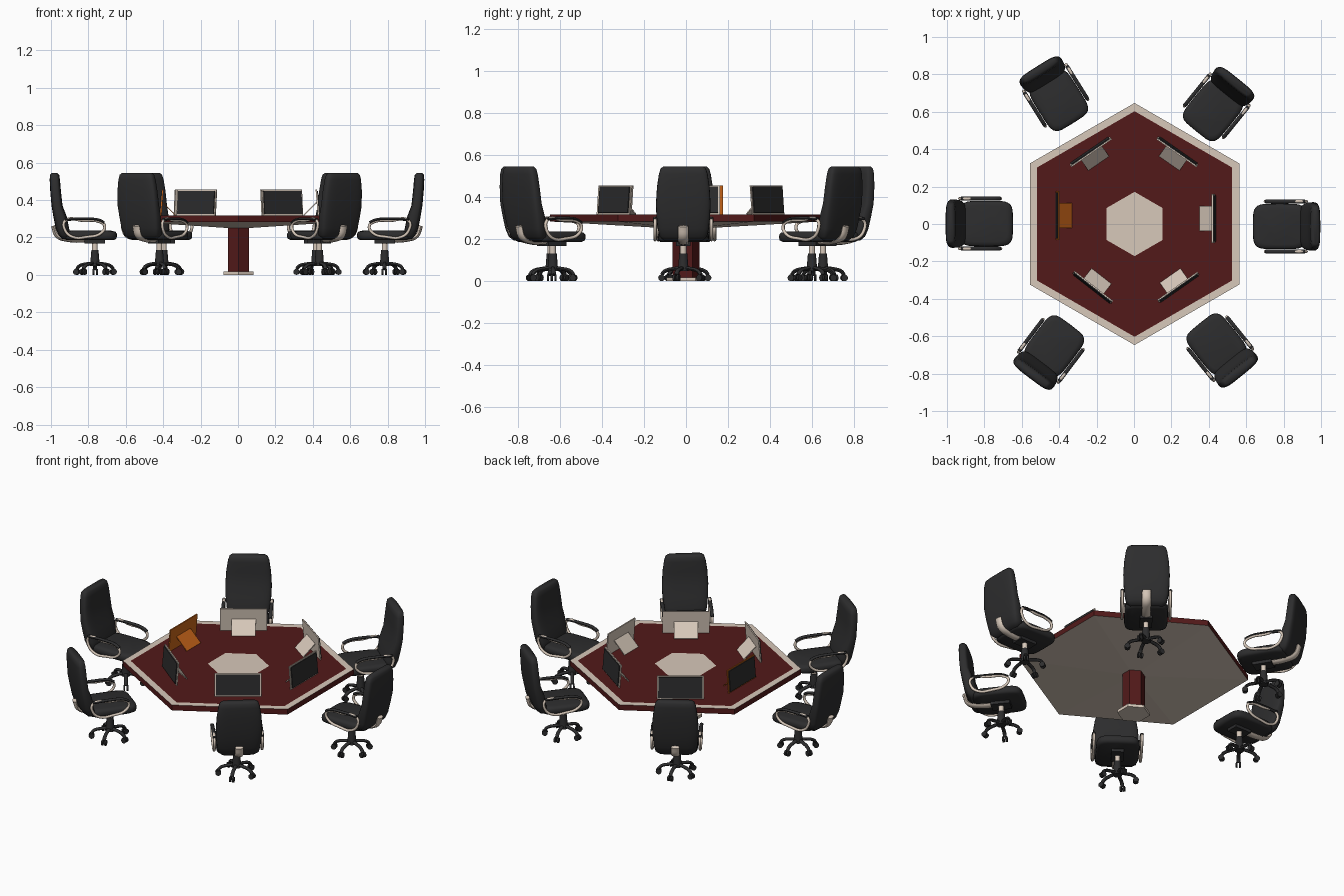
import bpy, bmesh, math
from mathutils import Matrix, Vector

if "Cube" in bpy.data.objects:
    bpy.data.objects.remove(bpy.data.objects["Cube"])


def material(name, rgb):
    m = bpy.data.materials.new(name)
    m.diffuse_color = (*rgb, 1)
    m.use_nodes = True
    m.node_tree.nodes["Principled BSDF"].inputs["Base Color"].default_value = m.diffuse_color
    return m


BLACK = material("black_leather", (0.026, 0.026, 0.027))
RED = material("dark_red_wood", (0.085, 0.01, 0.01))
BEIGE = material("beige", (0.68, 0.58, 0.49))
ORANGE = material("orange", (0.58, 0.13, 0.01))


def finish(bm, name, mats, smooth=None):
    bmesh.ops.recalc_face_normals(bm, faces=bm.faces)
    me = bpy.data.meshes.new(name)
    bm.to_mesh(me)
    bm.free()
    for m in mats:
        me.materials.append(m)
    if smooth:
        me.shade_smooth()
        me.set_sharp_from_angle(angle=math.radians(smooth))
    return me


def place(me, name, matrix=Matrix()):
    ob = bpy.data.objects.new(name, me)
    ob.matrix_world = matrix
    bpy.context.collection.objects.link(ob)
    return ob


def loft(name, sections, mats, smooth=None, band_mats=None):
    """Skin a list of point rings, capping both ends."""
    bm = bmesh.new()
    rings = [[bm.verts.new(p) for p in s] for s in sections]
    n = len(rings[0])
    for k, (a, b) in enumerate(zip(rings, rings[1:])):
        for i in range(n):
            f = bm.faces.new((a[i], a[(i + 1) % n], b[(i + 1) % n], b[i]))
            f.material_index = band_mats[k] if band_mats else 0
    bm.faces.new(rings[0][::-1]).material_index = band_mats[0] if band_mats else 0
    bm.faces.new(rings[-1]).material_index = band_mats[-1] if band_mats else 0
    return finish(bm, name, mats, smooth)


def hexagon(r, z):
    return [(r * math.sin(i * math.pi / 3), r * math.cos(i * math.pi / 3), z) for i in range(6)]


def cushion_ring(x0, x1, half_w, z, power=0.5, n=28):
    pts = []
    for i in range(n):
        c, s = math.cos(2 * math.pi * i / n), math.sin(2 * math.pi * i / n)
        pts.append(((x0 + x1) / 2 + (x1 - x0) / 2 * math.copysign(abs(c) ** power, c),
                    half_w * math.copysign(abs(s) ** power, s), z))
    return pts


def add_box(bm, size, matrix):
    bmesh.ops.create_cube(bm, size=1, matrix=matrix @ Matrix.Diagonal((*size, 1)))


def add_cylinder(bm, r1, r2, depth, matrix, n=16):
    bmesh.ops.create_cone(bm, cap_ends=True, segments=n, radius1=r1, radius2=r2,
                          depth=depth, matrix=matrix)


def tube(name, pts, radius, mat, cyclic=False, widen=1):
    """Round bar through points in the xz plane."""
    cu = bpy.data.curves.new(name, 'CURVE')
    cu.dimensions = '3D'
    cu.bevel_depth, cu.bevel_resolution, cu.resolution_u = radius, 2, 5
    cu.use_fill_caps = True
    sp = cu.splines.new('BEZIER')
    sp.bezier_points.add(len(pts) - 1)
    sp.use_cyclic_u = cyclic
    for bp, (x, z) in zip(sp.bezier_points, pts):
        bp.co = (x, 0, z)
        bp.handle_left_type = bp.handle_right_type = 'AUTO'
    ob = place(cu, name)
    dg = bpy.context.evaluated_depsgraph_get()
    me = bpy.data.meshes.new_from_object(ob.evaluated_get(dg))
    bpy.data.objects.remove(ob)
    me.transform(Matrix.Diagonal((1, widen, 1, 1)))
    me.materials.clear()
    me.materials.append(mat)
    me.shade_smooth()
    me.set_sharp_from_angle(angle=math.radians(50))
    return me


T = Matrix.Translation

# Table: underside cone, edge, border, field, centre inlay
center = T((0.003, 0, 0))
place(loft("table_top", [hexagon(r, z) for r, z in
      ((0.06, 0.25), (0.647, 0.284), (0.647, 0.317), (0.603, 0.317), (0.172, 0.317), (0.01, 0.317))],
      [RED, BEIGE], band_mats=[1, 0, 1, 0, 1]), "table_top", center)
place(loft("table_column", [hexagon(0.064, 0.01), hexagon(0.064, 0.255)], [RED]), "table_column", center)
place(loft("table_foot", [hexagon(0.092, 0), hexagon(0.092, 0.018)], [BEIGE]), "table_foot", center)

# Chair meshes: local +x is forward, origin under the middle of the footprint
back = loft("backrest", [cushion_ring(*r) for r in (
    (-0.115, -0.085, 0.09, 0.193), (-0.135, -0.07, 0.113, 0.212), (-0.150, -0.078, 0.122, 0.25),
    (-0.162, -0.090, 0.128, 0.31), (-0.172, -0.113, 0.130, 0.37), (-0.179, -0.122, 0.125, 0.45),
    (-0.182, -0.127, 0.116, 0.51), (-0.180, -0.131, 0.108, 0.535), (-0.170, -0.142, 0.095, 0.546))],
    [BLACK], 60)
seat = loft("seat", [cushion_ring(0.035 - s * 0.143, 0.035 + s * 0.143, s * 0.122, z, 0.4) for s, z in (
    (0.88, 0.186), (0.98, 0.194), (1, 0.208), (0.99, 0.222), (0.94, 0.231), (0.8, 0.236))], [BLACK], 60)
arm_frame = tube("arm_frame", [(-0.10, 0.288), (0.0, 0.290), (0.085, 0.284), (0.112, 0.262),
                 (0.095, 0.225), (0.02, 0.203), (-0.06, 0.203), (-0.10, 0.24)], 0.008, BEIGE, True)
arm_pad = tube("arm_pad", [(-0.10, 0.296), (0.0, 0.299), (0.08, 0.293), (0.11, 0.279)], 0.008, BLACK, widen=1.3)
bracket = tube("back_bracket", [(0.04, 0.184), (-0.09, 0.188), (-0.142, 0.208), (-0.164, 0.262)],
               0.011, BEIGE, widen=2.2)

# Swivel base meshes, origin on the column axis
bm = bmesh.new()
add_cylinder(bm, 0.015, 0.015, 0.06, T((0, 0, 0.15)))
gas = finish(bm, "gas_lift", [BEIGE], 40)
bm = bmesh.new()
add_cylinder(bm, 0.026, 0.019, 0.085, T((0, 0, 0.09)))
sleeve = finish(bm, "column_sleeve", [BLACK], 40)
bm = bmesh.new()
add_box(bm, (0.11, 0.07, 0.02), T((0, 0, 0.178)))
mechanism = finish(bm, "tilt_mechanism", [BLACK])
leg = tube("base_leg", [(0.0, 0.062), (0.05, 0.058), (0.09, 0.046), (0.103, 0.03)], 0.009, BLACK, widen=1.2)
bm = bmesh.new()
for s in (-1, 1):
    add_cylinder(bm, 0.016, 0.016, 0.010, T((0.103, s * 0.009, 0.016)) @ Matrix.Rotation(math.pi / 2, 4, 'X'), 12)
caster = finish(bm, "caster", [BLACK], 40)

# Six chairs: x, y, facing angle, forward shift of the swivel base
chairs = {"left": (-0.825, 0.002, 0, 0.06), "right": (0.814, -0.013, 180, 0.03),
          "back_right": (0.444, 0.634, 231, 0.045), "back_left": (-0.42, 0.69, -58, 0.045),
          "front_left": (-0.447, -0.68, 53, 0.045), "front_right": (0.463, -0.669, 129, 0.045)}
for side, (x, y, angle, shift) in chairs.items():
    M = T((x, y, 0)) @ Matrix.Rotation(math.radians(angle), 4, 'Z')
    for me in (back, seat, bracket):
        place(me, f"{side}_chair_{me.name}", M)
    for s in (-1, 1):
        for me in (arm_frame, arm_pad):
            place(me, f"{side}_chair_{me.name}", M @ T((0, s * 0.134, 0)))
    B = M @ T((shift, 0, 0))
    for me in (gas, sleeve, mechanism):
        place(me, f"{side}_chair_{me.name}", B)
    for i in range(5):
        R = B @ Matrix.Rotation(i * math.tau / 5 + 0.3, 4, 'Z')
        place(leg, f"{side}_chair_leg", R)
        place(caster, f"{side}_chair_caster", R)

# Six screens facing the chairs, each on a sloping rear stand
screens = {"right": (0.427, 0.03, 0), "left": (-0.41, 0.045, 180),
           "back_right": (0.233, 0.388, 55), "back_left": (-0.233, 0.388, 124.5),
           "front_left": (-0.222, -0.34, 232), "front_right": (0.238, -0.34, 305)}
tilt = T((0, 0, 0.387)) @ Matrix.Rotation(-0.08, 4, 'Y')
for side, (x, y, angle) in screens.items():
    M = T((x, y, 0)) @ Matrix.Rotation(math.radians(angle), 4, 'Z')
    mat = ORANGE if side == "left" else BEIGE
    bm = bmesh.new()
    add_box(bm, (0.007, 0.262, 0.138), tilt @ T((-0.003, 0, 0)))
    place(finish(bm, "case", [mat]), f"{side}_screen_case", M)
    bm = bmesh.new()
    add_box(bm, (0.008, 0.246, 0.124), tilt @ T((0.002, 0, 0)))
    place(finish(bm, "panel", [BLACK]), f"{side}_screen_panel", M)
    bm = bmesh.new()
    add_box(bm, (0.1, 0.135, 0.005), T((-0.041, 0, 0.354)) @ Matrix.Rotation(-math.pi / 4, 4, 'Y'))
    place(finish(bm, "stand", [mat]), f"{side}_screen_stand", M)
